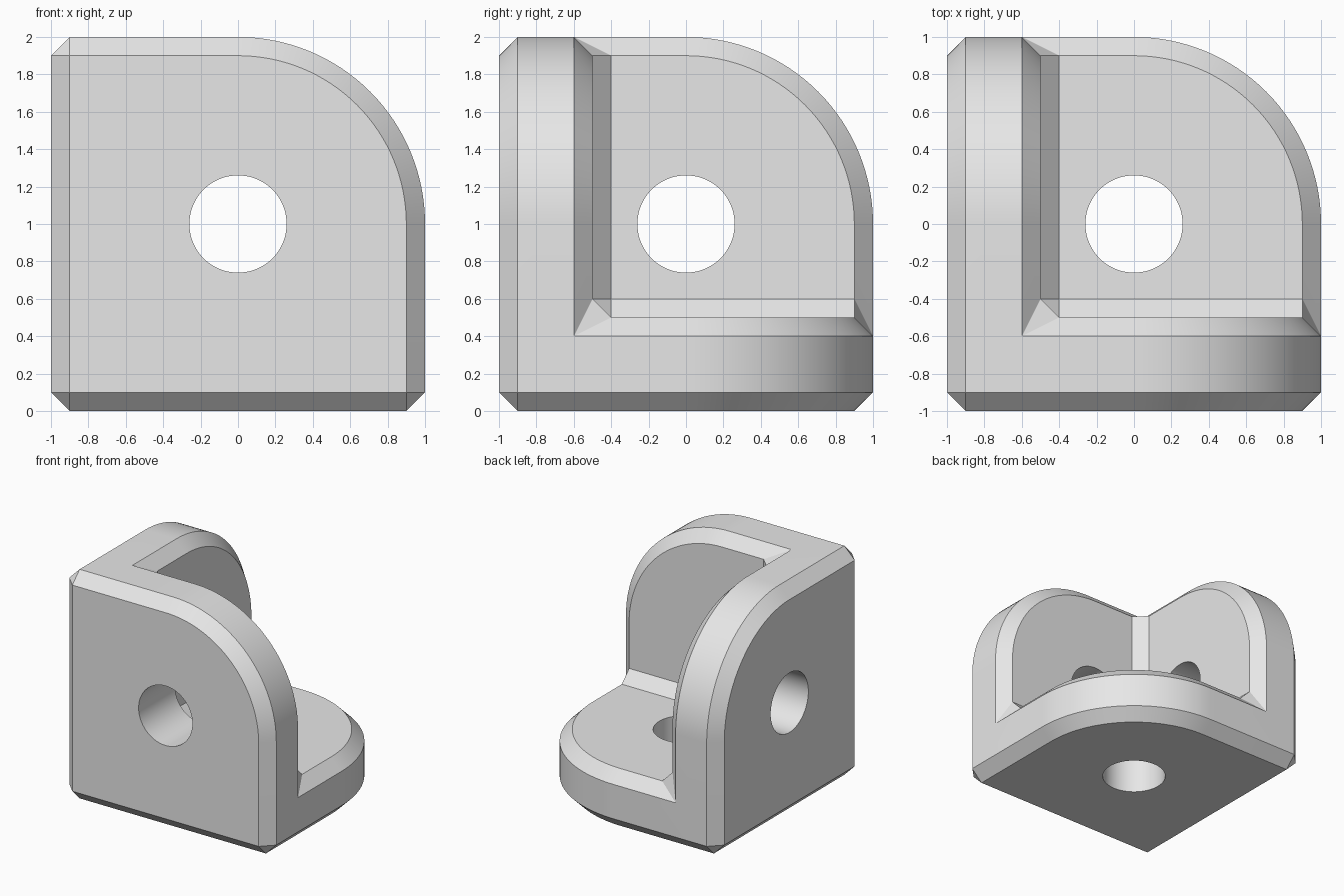
import bpy, bmesh, math
from mathutils import Vector, Matrix

if "Cube" in bpy.data.objects:
    bpy.data.objects.remove(bpy.data.objects["Cube"])

LOW, INNER, HIGH = -1.0, -0.5, 1.0   # outer wall, inner wall and free edge on every axis
LIFT = Vector((0, 0, 1))             # raises the centred shape onto the ground
CHAMFER, HOLE_RADIUS = 0.1, 0.26


def cycled(axis, a, b, c):
    """Point with a along the axis, b and c along the following two axes."""
    p = Vector((0, 0, 0))
    for i, value in enumerate((a, b, c)):
        p[(axis + i) % 3] = value
    return p


def sharp_edges(bm):
    return [e for e in bm.edges if e.calc_face_angle(0) > math.radians(30)]


# Three thick plates meeting in a corner: outer wall, L-shaped rim and inner wall per axis
bm = bmesh.new()
outer = [(LOW, LOW), (HIGH, LOW), (HIGH, HIGH), (LOW, HIGH)]
rim = [(LOW, LOW), (HIGH, LOW), (HIGH, INNER), (INNER, INNER), (INNER, HIGH), (LOW, HIGH)]
inner = [(INNER, INNER), (HIGH, INNER), (HIGH, HIGH), (INNER, HIGH)]
for axis in range(3):
    for level, outline in ((LOW, outer), (HIGH, rim), (INNER, inner)):
        bm.faces.new([bm.verts.new(cycled(axis, level, b, c)) for b, c in outline])
bmesh.ops.remove_doubles(bm, verts=bm.verts[:], dist=0.001)
bmesh.ops.recalc_face_normals(bm, faces=bm.faces[:])

# Large round on the free corner of each plate
corners = [cycled(axis, (LOW + INNER) / 2, HIGH, HIGH) for axis in range(3)]
round_edges = [e for e in bm.edges
               if any(((e.verts[0].co + e.verts[1].co) / 2 - p).length < 0.01 for p in corners)]
bmesh.ops.bevel(bm, geom=round_edges, offset=1.0, offset_type='OFFSET', segments=32,
                profile=0.5, affect='EDGES', clamp_overlap=False)

# Flat chamfer on all outer edges and inner creases
bmesh.ops.bevel(bm, geom=sharp_edges(bm), offset=CHAMFER, offset_type='OFFSET', segments=1,
                profile=0.5, affect='EDGES', clamp_overlap=False, loop_slide=True)
bmesh.ops.recalc_face_normals(bm, faces=bm.faces[:])
bmesh.ops.translate(bm, verts=bm.verts[:], vec=LIFT)
mesh = bpy.data.meshes.new("corner_bracket")
bm.to_mesh(mesh)
bm.free()
bracket = bpy.data.objects.new("corner_bracket", mesh)
bpy.context.collection.objects.link(bracket)

# Plain grey metal
grey = bpy.data.materials.new("light_grey")
grey.use_nodes = True
grey.diffuse_color = (0.8, 0.8, 0.8, 1)
grey.node_tree.nodes["Principled BSDF"].inputs["Base Color"].default_value = (0.8, 0.8, 0.8, 1)
mesh.materials.append(grey)

# Bolt hole through the middle of each plate
bpy.ops.object.select_all(action='DESELECT')
bpy.context.view_layer.objects.active = bracket
bracket.select_set(True)
for axis in range(3):
    direction = cycled(axis, 1, 0, 0)
    spin = Vector((0, 0, 1)).rotation_difference(direction).to_matrix().to_4x4()
    place = Matrix.Translation(direction * (LOW + INNER) / 2 + LIFT) @ spin
    bm = bmesh.new()
    bmesh.ops.create_cone(bm, cap_ends=True, segments=64, radius1=HOLE_RADIUS,
                          radius2=HOLE_RADIUS, depth=0.8, matrix=place)
    cutter_mesh = bpy.data.meshes.new("hole_cutter")
    bm.to_mesh(cutter_mesh)
    bm.free()
    cutter_mesh.materials.append(grey)
    cutter = bpy.data.objects.new("hole_cutter", cutter_mesh)
    cutter.hide_render = True
    bpy.context.collection.objects.link(cutter)
    cut = bracket.modifiers.new("bolt_hole", 'BOOLEAN')
    cut.operation, cut.solver, cut.object = 'DIFFERENCE', 'EXACT', cutter
    bpy.ops.object.modifier_apply(modifier=cut.name)
    bpy.data.objects.remove(cutter)

bpy.ops.object.shade_smooth_by_angle(angle=math.radians(30))
